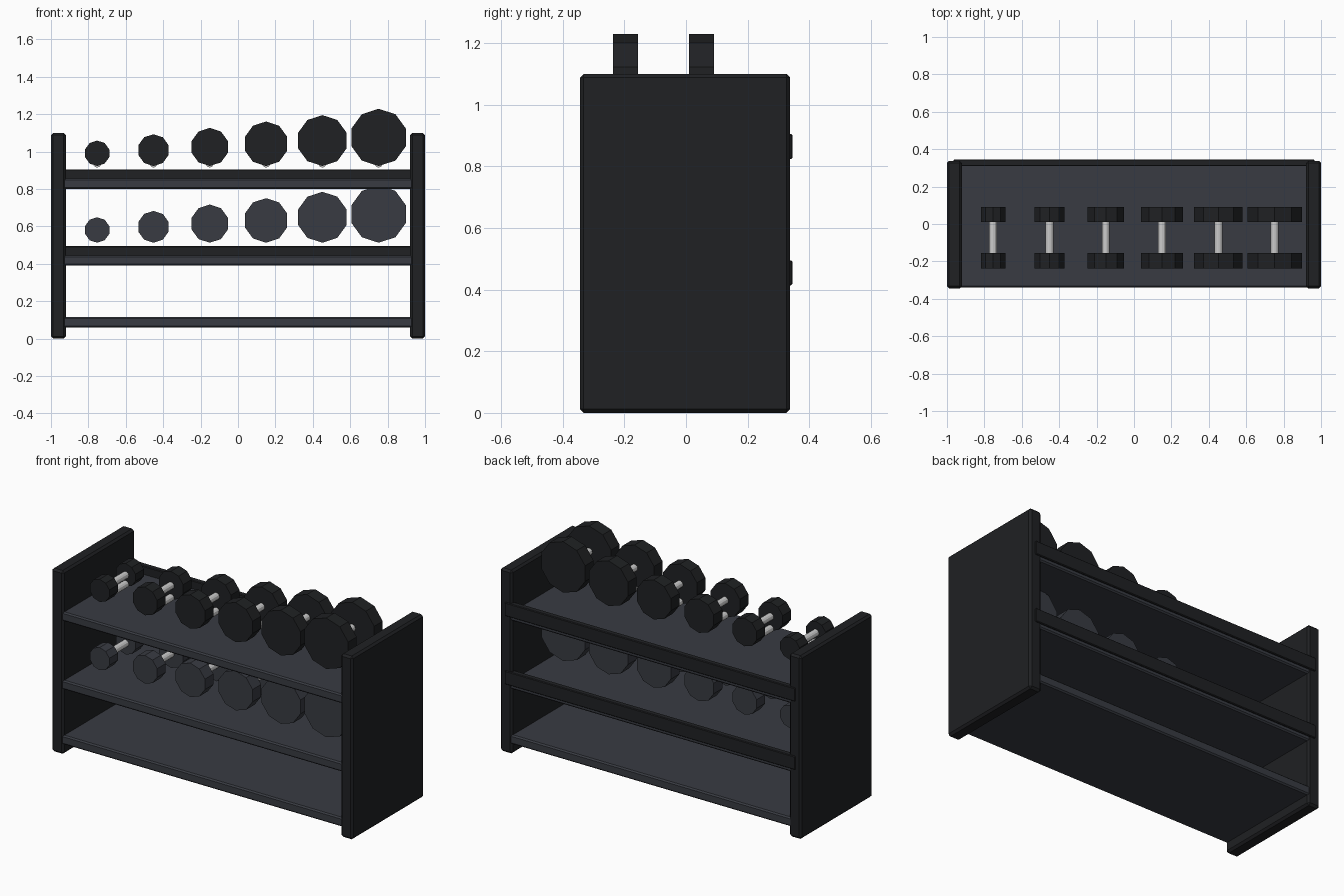
import bpy, math

if "Cube" in bpy.data.objects:
    bpy.data.objects.remove(bpy.data.objects["Cube"])


def material(name, rgb):
    m = bpy.data.materials.new(name)
    m.diffuse_color = (*rgb, 1)
    m.use_nodes = True
    m.node_tree.nodes["Principled BSDF"].inputs["Base Color"].default_value = m.diffuse_color
    return m


BLACK = material("black", (0.014, 0.015, 0.017))
SLATE = material("slate", (0.04, 0.044, 0.055))
CHROME = material("chrome", (0.6, 0.6, 0.6))


def box(name, x, y, z, mat, bevel):
    """Bevelled box from (min, max) ranges."""
    bpy.ops.mesh.primitive_cube_add(
        size=1, location=[(r[0] + r[1]) / 2 for r in (x, y, z)])
    ob = bpy.context.object
    ob.name = name
    ob.scale = [r[1] - r[0] for r in (x, y, z)]
    bpy.ops.object.transform_apply(location=False, rotation=False, scale=True)
    mod = ob.modifiers.new("bevel", 'BEVEL')
    mod.width = bevel
    mod.segments = 1
    ob.data.materials.append(mat)
    return ob


def rod(name, x, y, z, radius, length, sides, mat):
    """Cylinder lying along y."""
    bpy.ops.mesh.primitive_cylinder_add(
        vertices=sides, radius=radius, depth=length,
        location=(x, y, z), rotation=(math.pi / 2, 0, 0))
    ob = bpy.context.object
    ob.name = name
    ob.data.materials.append(mat)
    return ob


# Side panels
for side, x in (("left", (-1, -0.92)), ("right", (0.92, 1))):
    box(f"{side}_panel", x, (-0.344, 0.338), (0, 1.1), BLACK, 0.012)

# Shelves
for name, z in (("bottom", 0.06), ("middle", 0.39), ("top", 0.80)):
    box(f"{name}_shelf", (-0.935, 0.935), (-0.34, 0.335), (z, z + 0.055), SLATE, 0.008)

# Back rails
for name, z in (("middle", 0.414), ("top", 0.824)):
    box(f"{name}_back_rail", (-0.965, 0.965), (0.31, 0.345), (z, z + 0.081), BLACK, 0.004)

# Two rows of dumbbells growing in size
YC = -0.073
for row, base, mat in (("lower", 0.513, SLATE), ("upper", 0.923, BLACK)):
    for i in range(6):
        x, r = -0.753 + 0.301 * i, 0.068 + 0.017 * i
        z = base + r
        for end, s in (("front", -1), ("back", 1)):
            rod(f"{row}_weight_{end}_{i + 1}", x, YC + s * 0.1235, z, r, 0.081, 10, mat)
        rod(f"{row}_handle_{i + 1}", x, YC, z, 0.021, 0.18, 12, CHROME)
        # Support bar beneath each upper dumbbell
        if row == "upper":
            rod(f"support_bar_{i + 1}", x, YC, 0.936, 0.021, 0.18, 12, CHROME)
